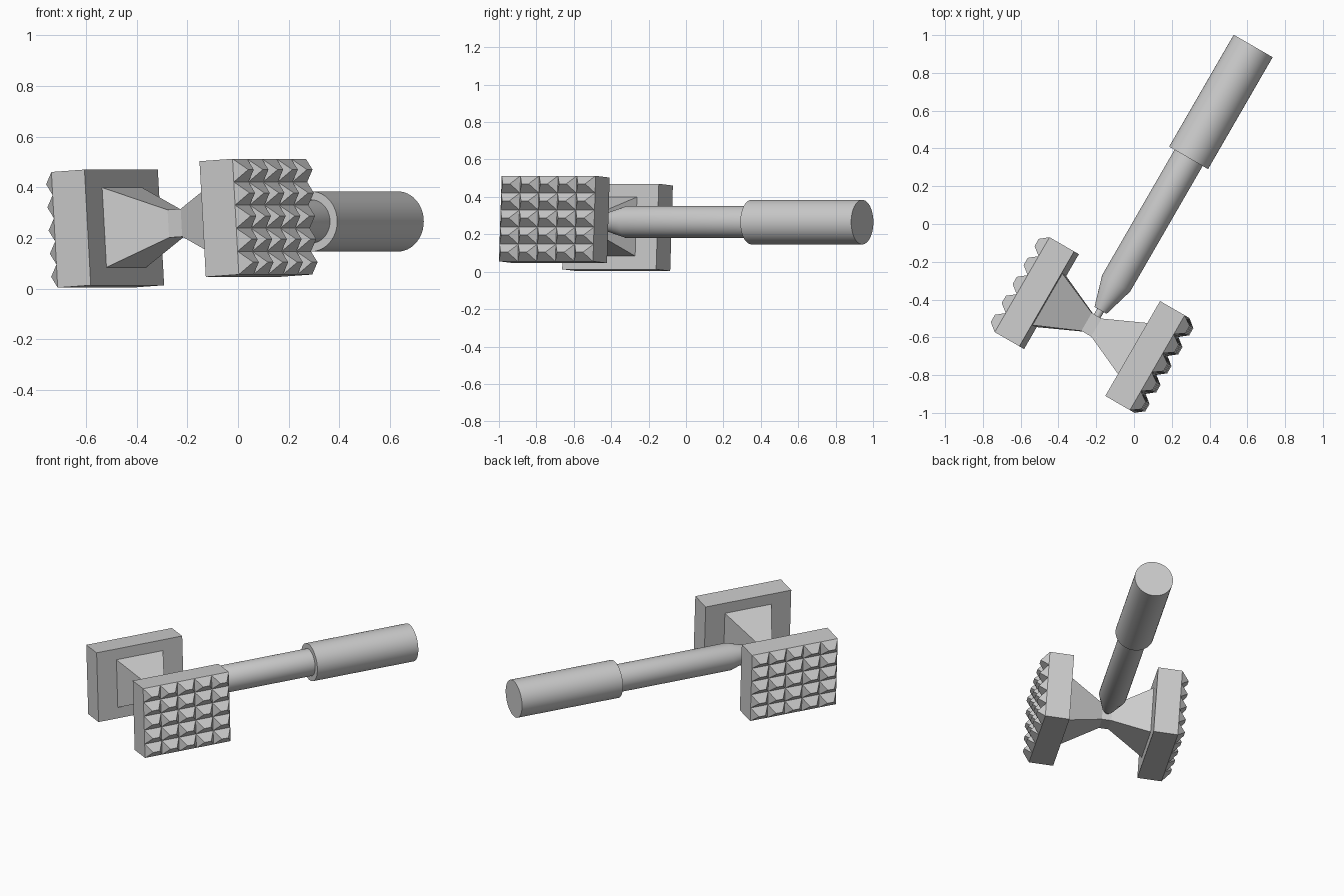
import bpy, bmesh, math
from mathutils import Matrix, Vector

if "Cube" in bpy.data.objects:
    bpy.data.objects.remove(bpy.data.objects["Cube"])

# Local frame: x runs between the two plates, y runs along the handle
TURN = Matrix.Rotation(math.radians(-30), 4, 'Z')
HEAD = Matrix.Translation((-0.222, -0.535, 0.258)) @ TURN @ Matrix.Rotation(math.radians(-3.6), 4, 'Y')
HANDLE = Matrix.Translation((-0.222, -0.535, 0.265)) @ TURN


def finish(name, bm, frame, smooth=False):
    bmesh.ops.recalc_face_normals(bm, faces=bm.faces)
    bm.transform(frame)
    mesh = bpy.data.meshes.new(name)
    bm.to_mesh(mesh)
    bm.free()
    obj = bpy.data.objects.new(name, mesh)
    bpy.context.collection.objects.link(obj)
    if smooth:
        bpy.ops.object.select_all(action='DESELECT')
        obj.select_set(True)
        bpy.context.view_layer.objects.active = obj
        bpy.ops.object.shade_smooth_by_angle(angle=math.radians(30))
    return obj


def loft(bm, rings):
    """Skin a list of equal-length point rings and cap both ends."""
    loops = [[bm.verts.new(p) for p in ring] for ring in rings]
    n = len(loops[0])
    for a, b in zip(loops, loops[1:]):
        for i in range(n):
            j = (i + 1) % n
            bm.faces.new((a[i], a[j], b[j], b[i]))
    bm.faces.new(loops[0])
    bm.faces.new(loops[-1])


def rect(x, hy, hz):
    return [(x, -hy, -hz), (x, hy, -hz), (x, hy, hz), (x, -hy, hz)]


def turned(name, profile, segments=48):
    """Solid of revolution about local y from (y, radius) pairs."""
    bm = bmesh.new()
    loft(bm, [[(r * math.cos(2 * math.pi * i / segments), y,
                r * math.sin(2 * math.pi * i / segments)) for i in range(segments)]
              for y, r in profile])
    return finish(name, bm, HANDLE, True)


# Handle: narrow pin, tapered shaft, thicker grip
turned("handle_pin", [(0.03, 0.02), (0.11, 0.02)])
turned("handle_shaft", [(0.09, 0.037), (0.255, 0.086), (1.04, 0.086)])
turned("handle_grip", [(1.022, 0.119), (1.706, 0.119)])

# Waisted neck joining the plates
bm = bmesh.new()
loft(bm, [rect(-0.27, 0.161, 0.161), rect(-0.03, 0.055, 0.055),
          rect(0.03, 0.055, 0.055), rect(0.27, 0.161, 0.161)])
finish("head_neck", bm, HEAD)

# Striking plates, each with a 5 x 5 field of ridge-topped teeth
HY, HZ, OUT, N = 0.29, 0.229, 0.414, 5
for side, name in ((-1, "left"), (1, "right")):
    bm = bmesh.new()
    loft(bm, [rect(side * 0.263, HY, HZ), rect(side * OUT, HY, HZ)])
    finish(name + "_plate", bm, HEAD)

    bm = bmesh.new()
    ty, tz = HY / N, HZ / N
    for i in range(N):
        for j in range(N):
            c = Vector((side * OUT, -HY + ty * (2 * i + 1), -HZ + tz * (2 * j + 1)))
            a, b, d, e = [bm.verts.new(c + Vector(p)) for p in rect(0, ty, tz)]
            r0 = bm.verts.new(c + Vector((side * 0.048, -0.022, 0)))
            r1 = bm.verts.new(c + Vector((side * 0.048, 0.022, 0)))
            for f in ((a, b, r1, r0), (b, d, r1), (d, e, r0, r1), (e, a, r0), (e, d, b, a)):
                bm.faces.new(f)
    finish(name + "_teeth", bm, HEAD)
